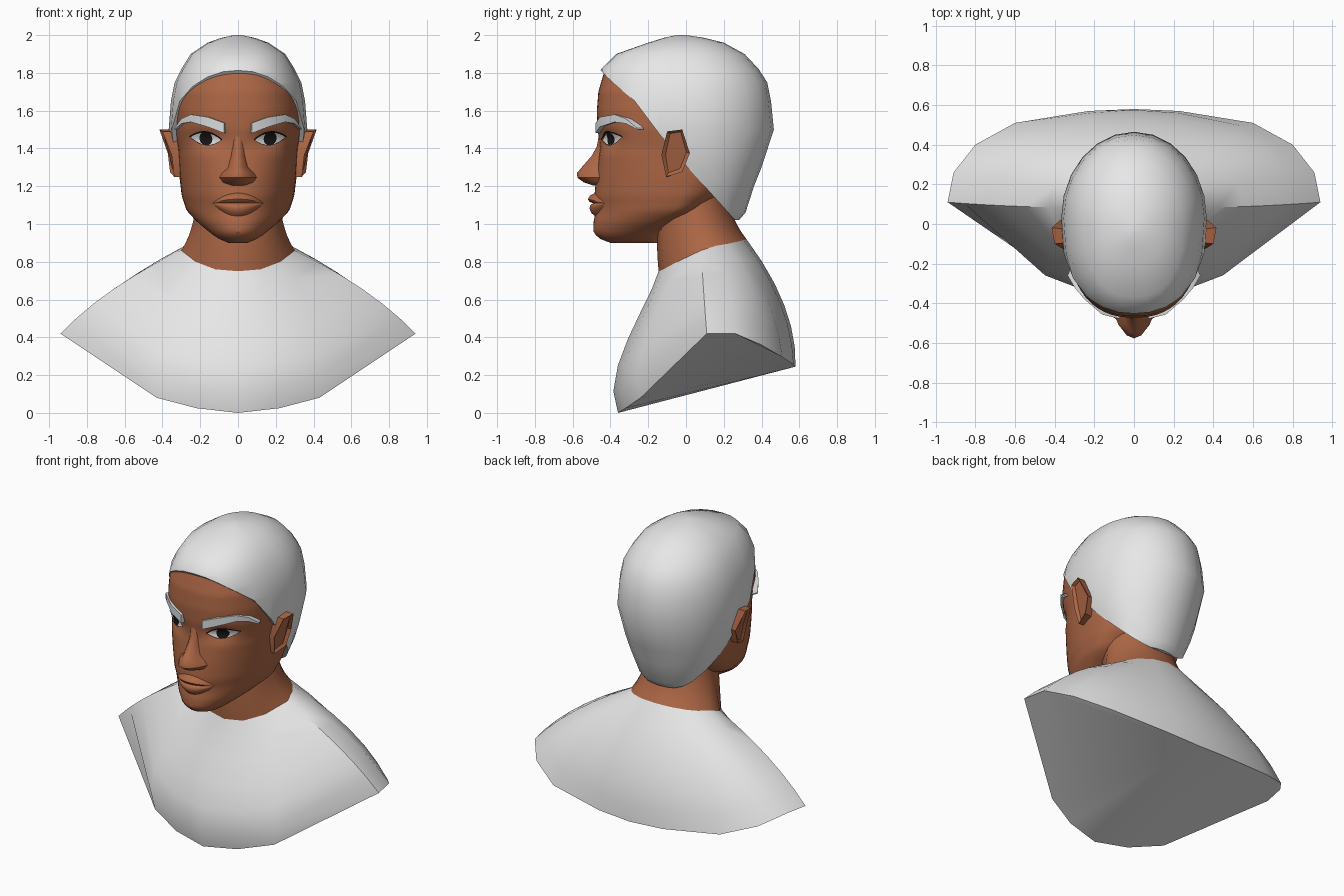
import bpy, bmesh, math
from mathutils import Vector

cube = bpy.data.objects.get("Cube")
if cube:
    bpy.data.objects.remove(cube, do_unlink=True)


def material(name, *rgb):
    m = bpy.data.materials.new(name)
    m.use_nodes = True
    m.diffuse_color = (*rgb, 1)
    m.node_tree.nodes["Principled BSDF"].inputs["Base Color"].default_value = (*rgb, 1)
    return m


SKIN = material("brown skin", .42, .135, .06)
CLOTH = material("pale grey", .8, .8, .8)
BROW = material("brow grey", .7, .72, .74)
WHITE = material("eye white", .75, .75, .75)
BLACK = material("eye black", .008, .008, .008)


def finish(name, bm, mat, facing=None, angle=35):
    bmesh.ops.recalc_face_normals(bm, faces=bm.faces)
    if facing and sum(f.normal.dot(Vector(facing)) for f in bm.faces) < 0:
        bmesh.ops.reverse_faces(bm, faces=bm.faces)
    mesh = bpy.data.meshes.new(name)
    bm.to_mesh(mesh)
    bm.free()
    mesh.materials.append(mat)
    ob = bpy.data.objects.new(name, mesh)
    bpy.context.collection.objects.link(ob)
    bpy.ops.object.select_all(action="DESELECT")
    ob.select_set(True)
    bpy.context.view_layer.objects.active = ob
    bpy.ops.object.shade_smooth_by_angle(angle=math.radians(angle))


def loft(rings, closed=True, caps=(True, True)):
    """Skin a list of equally long point rings."""
    bm = bmesh.new()
    rows = [[bm.verts.new(p) for p in ring] for ring in rings]
    n = len(rows[0])
    for a, b in zip(rows, rows[1:]):
        for i in range(n if closed else n - 1):
            j = (i + 1) % n
            bm.faces.new((a[i], a[j], b[j], b[i]))
    for row, cap in zip((rows[0], rows[-1]), caps):
        if closed and cap:
            bm.faces.new(row)
    bm.faces.ensure_lookup_table()
    return bm


def lerp(a, b, t):
    return a + (b - a) * t


# Horizontal sections: height, half width, front y, widest y, back y
HEAD = [(.90, .05, -.40, -.33, -.15), (.925, .11, -.465, -.32, -.15),
        (.96, .155, -.49, -.26, -.14), (1.01, .215, -.49, -.17, -.05),
        (1.07, .272, -.477, -.06, .1), (1.15, .298, -.485, -.02, .2),
        (1.25, .31, -.475, 0, .3), (1.40, .32, -.455, 0, .38),
        (1.5, .337, -.468, 0, .40), (1.6, .342, -.472, 0, .41),
        (1.7, .333, -.464, 0, .39), (1.8, .29, -.435, 0, .33),
        (1.88, .2, -.33, 0, .25)]
HAIR = [(1.02, .21, -.05, .1, .28), (1.06, .225, -.1, .1, .315),
        (1.2, .29, -.3, .08, .36), (1.3, .325, -.4, .05, .40),
        (1.5, .367, -.472, .03, .465), (1.65, .355, -.478, .03, .45),
        (1.75, .335, -.468, .03, .43), (1.82, .30, -.45, .03, .385),
        (1.9, .25, -.37, 0, .31), (1.96, .16, -.2, 0, .2),
        (1.985, .09, -.12, 0, .1), (2.0, .02, -.05, -.03, 0)]


def section(table, z):
    for a, b in zip(table, table[1:]):
        if z <= b[0]:
            t = max(0, (z - a[0]) / (b[0] - a[0]))
            return [lerp(p, q, t) for p, q in zip(a, b)][1:]
    return table[-1][1:]


def front_y(table, x, z):
    # Round at the jaw, squarer at the brow
    w, front, mid, _ = section(table, z)
    p = 2 + min(.4, max(0, z - 1.1) * 1.5)
    return mid + (front - mid) * max(0, 1 - min(1, abs(x) / w) ** p) ** (1 / p)


def face_y(x, z):
    # Skin surface with the eye sockets pressed in
    socket = math.exp(-((abs(x) - .16) / .08) ** 2 - ((z - 1.45) / .045) ** 2)
    return front_y(HEAD, x, z) + .035 * socket


def skull_ring(table, z, n, front):
    w, _, mid, back = section(table, z)
    ring = []
    for i in range(n):
        t = math.tau * i / n
        x, c = w * math.sin(t), math.cos(t)
        ring.append((x, front(x, z) if c > 1e-6 else mid - (back - mid) * c, z))
    return ring


# Head
finish("head", loft([skull_ring(HEAD, .90 + .02 * i, 56, face_y) for i in range(50)]), SKIN)


def bend(bm, amount):
    for v in bm.verts:
        v.co.z += amount * math.exp(-((v.co.y + .26) / .1) ** 2)


# Hair cap, trimmed along a slanting hairline that arches over the temples
bm = loft([skull_ring(HAIR, r[0], 24, lambda x, z: front_y(HAIR, x, z)) for r in HAIR])
bend(bm, -.04)
bmesh.ops.bisect_plane(bm, geom=bm.verts[:] + bm.edges[:] + bm.faces[:],
                       plane_co=(0, -.45, 1.81), plane_no=(0, .79, .71), clear_inner=True)
bmesh.ops.holes_fill(bm, edges=[e for e in bm.edges if e.is_boundary], sides=0)
bend(bm, .04)
finish("hair_cap", bm, CLOTH)

# Shirt: curve points of each meridian from collar to hem, front to back
SHIRT = [((0, -.145, .75), (0, -.18, .60), (0, -.47, .20), (0, -.36, 0)),
         ((.12, -.12, .76), (.17, -.16, .60), (.26, -.42, .22), (.22, -.32, .025)),
         ((.22, -.05, .798), (.36, -.08, .64), (.50, -.33, .30), (.43, -.24, .08)),
         ((.30, .08, .86), (.70, .09, .67), (.94, .11, .42)),
         ((.28, .16, .885), (.68, .24, .68), (.91, .26, .42)),
         ((.24, .22, .895), (.60, .39, .66), (.80, .40, .36)),
         ((.19, .265, .905), (.5, .47, .62), (.6, .51, .295)),
         ((.1, .305, .915), (.22, .56, .58), (.23, .57, .255)),
         ((0, .32, .92), (0, .59, .56), (0, .58, .245))]


def bezier(points, t):
    while len(points) > 1:
        points = [[lerp(p, q, t) for p, q in zip(a, b)] for a, b in zip(points, points[1:])]
    return points[0]


def mirrored(half):
    return half + [(-x, y, z) for x, y, z in half[-2:0:-1]]


def meridian_loft(meridians, steps):
    return loft([mirrored([bezier(m, i / steps) for m in meridians])
                 for i in range(steps + 1)], caps=(False, True))


# The base folds along its centre line
bm = meridian_loft(SHIRT, 6)
base = bm.faces[-1]
bmesh.utils.face_split(base, base.verts[0], base.verts[len(SHIRT) - 1])
finish("shirt", bm, CLOTH)

# Neck grows out of the collar
neck = []
for collar, *_ in SHIRT:
    a = math.atan2(collar[0], .08 - collar[1])
    top = (.222 * math.sin(a), .03 - .185 * math.cos(a), 1.12 - .12 * math.cos(a))
    neck.append((collar, (top[0] * 1.05, top[1], lerp(collar[2], top[2], .4)), top))
finish("neck", meridian_loft(neck, 6), SKIN, angle=60)

# Nose: height, half width, ridge y
NOSE = [(1.48, .03, -.46), (1.41, .034, -.472), (1.36, .042, -.50), (1.30, .056, -.552),
        (1.27, .09, -.577), (1.245, .105, -.575), (1.22, .088, -.54), (1.203, .04, -.49)]
rings = []
for z, w, ridge in NOSE:
    half = []
    for fx, fy in ((0, 0), (.35, .1), (.75, .5), (1, 1)):
        half.append((w * fx, lerp(ridge, face_y(w, z) + .015, fy), z))
    rings.append([(-x, y, z) for x, y, z in half[:0:-1]] + half)
finish("nose", loft(rings), SKIN, angle=45)

# Lips
for name, rise, bulge in (("upper_lip", .055, .036), ("lower_lip", -.07, .032)):
    rows = []
    for v, lift in ((0, .3), (.15, .8), (.4, 1), (.75, .6), (1, -.1)):
        row = []
        for i in range(17):
            u = i / 8 - 1
            swell = 1 - u * u
            x, z = .135 * u, 1.11 + rise * swell * v
            row.append((x, face_y(x, z) - bulge * swell * lift - .001, z))
        rows.append(row)
    finish(name, loft(rows, closed=False), SKIN, (0, -1, 0), 50)


def eye_plate(name, s, width, low, high, mat, gap):
    """Thin patch on the face, bounded by two curves of u."""
    rows = []
    for v in range(5):
        row = []
        for i in range(17):
            u = i / 8 - 1
            x = .17 + width * u
            z = 1.452 + .1 * (x - .17) + lerp(low(u), high(u), v / 4)
            row.append((s * x, face_y(x, z) - gap, z))
        rows.append(row)
    finish(name, loft(rows, closed=False), mat, (0, -1, 0))


def lid(u):
    return .033 * (1 - u * u)


def iris(u):
    return min(.035 * math.sqrt(max(0, 1 - u * u)), lid(u * .42))


EAR = [(-.10, 1.49), (-.02, 1.50), (.02, 1.375), (-.02, 1.275), (-.105, 1.25), (-.13, 1.365)]
BROW_PATH = [(.075, -.478, 1.508, .027), (.16, -.457, 1.54, .026), (.25, -.38, 1.56, .02),
             (.30, -.32, 1.545, .013), (.335, -.26, 1.505, .004)]

for side, s in (("left", 1), ("right", -1)):
    # Eyes
    eye_plate(side + "_eye_white", s, .08, lambda u: -lid(u), lid, WHITE, .006)
    eye_plate(side + "_iris", s, .035, lambda u: -iris(u), iris, BLACK, .009)
    eye_plate(side + "_upper_lid", s, .086, lambda u: lid(u) - .003,
              lambda u: lid(u) + .006, BLACK, .010)
    eye_plate(side + "_lower_lid", s, .08, lambda u: -lid(u) - .003,
              lambda u: -lid(u), BLACK, .008)

    # Brow
    finish(side + "_brow", loft([[(s * x, y, z - h), (s * x, y, z + h),
                                  (s * (x - .015), y + .035, z + h),
                                  (s * (x - .015), y + .035, z - h)]
                                 for x, y, z, h in BROW_PATH]), BROW)

    # Ear, flaring out towards the top, with a sunken bowl
    outer = [(s * (.335 + .25 * (z - 1.25) + .02 - 4 * (y + .04) ** 2), y, z) for y, z in EAR]
    bm = loft([[(s * .29, y * .8 - .01, z) for y, z in EAR], outer])
    bmesh.ops.recalc_face_normals(bm, faces=bm.faces)
    bmesh.ops.inset_individual(bm, faces=[bm.faces[-1]], thickness=.02, depth=-.015)
    finish(side + "_ear", bm, SKIN)
